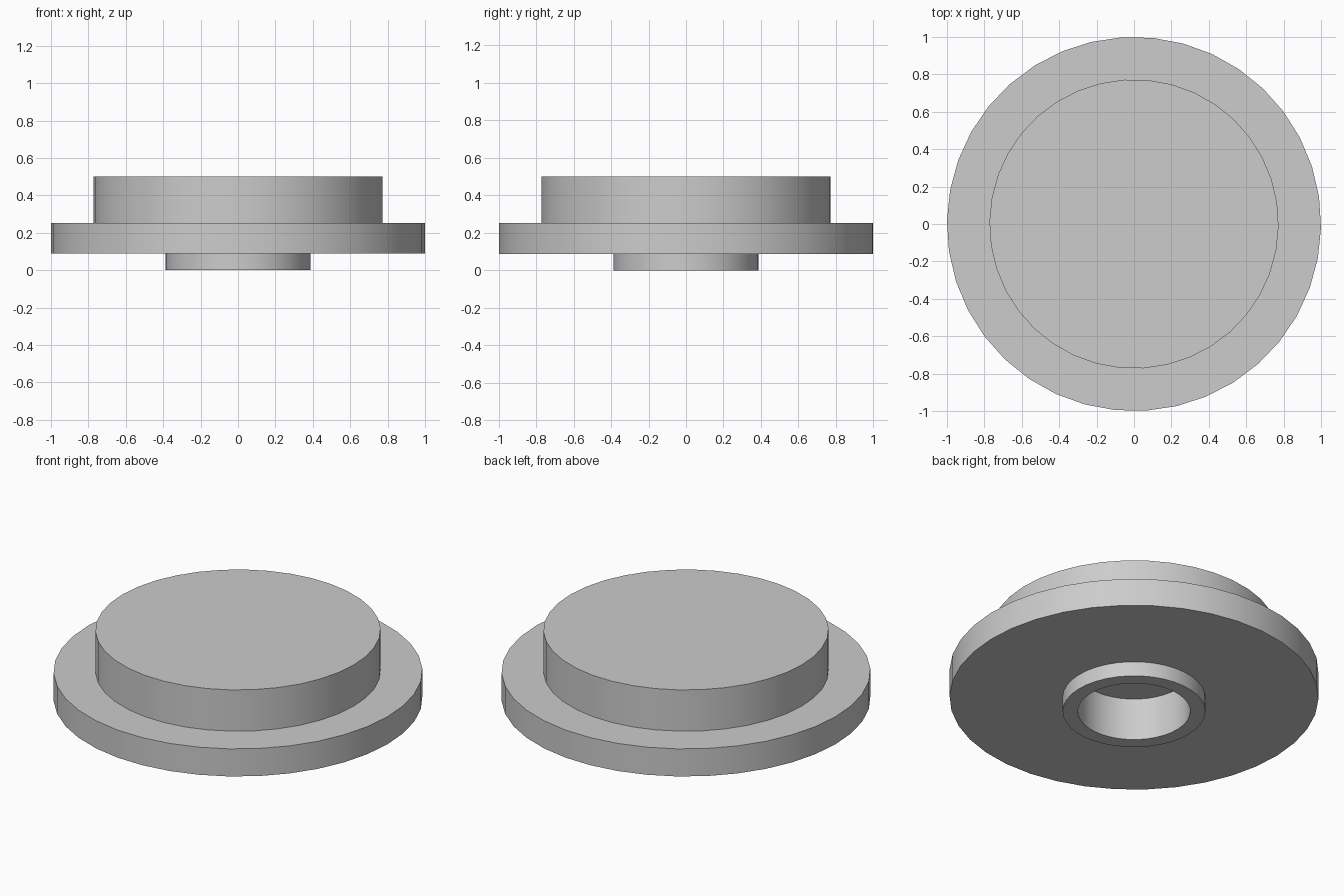
import bpy, bmesh, math

SIDES = 38
TURN = math.radians(-1)
R_BORE, R_BOSS, R_PLUG, R_FLANGE = 0.305, 0.387, 0.773, 1.0
Z_FLANGE, Z_PLUG, Z_TOP = 0.088, 0.253, 0.5

cube = bpy.data.objects.get("Cube")
if cube:
    bpy.data.objects.remove(cube)

grey = bpy.data.materials.new("plain grey")
grey.use_nodes = True
colour = (0.604, 0.604, 0.604, 1)
grey.diffuse_color = colour
grey.node_tree.nodes["Principled BSDF"].inputs["Base Color"].default_value = colour


def lathe(name, profile, cap_first=False, cap_last=False):
    """Turn a (radius, height) profile, listed bottom to top on its outside, about z."""
    bm = bmesh.new()
    rings = []
    for r, z in profile:
        angles = [TURN + math.tau * i / SIDES for i in range(SIDES)]
        rings.append([bm.verts.new((r * math.cos(a), r * math.sin(a), z)) for a in angles])
    for low, high in zip(rings, rings[1:]):
        for i in range(SIDES):
            j = (i + 1) % SIDES
            bm.faces.new((low[i], low[j], high[j], high[i]))
    if cap_first:
        bm.faces.new(rings[0][::-1])
    if cap_last:
        bm.faces.new(rings[-1])
    mesh = bpy.data.meshes.new(name)
    bm.to_mesh(mesh)
    bm.free()
    mesh.materials.append(grey)
    obj = bpy.data.objects.new(name, mesh)
    bpy.context.collection.objects.link(obj)
    bpy.ops.object.select_all(action="DESELECT")
    obj.select_set(True)
    bpy.context.view_layer.objects.active = obj
    bpy.ops.object.shade_smooth_by_angle(angle=math.radians(30))
    return obj


# Boss with the blind bore running up through the flange
lathe("bored_boss", [(R_BORE, Z_PLUG), (R_BORE, 0), (R_BOSS, 0), (R_BOSS, Z_FLANGE)],
      cap_first=True)

# Wide flange, open in the middle where the boss and plug join it
lathe("flange", [(R_BOSS, Z_FLANGE), (R_FLANGE, Z_FLANGE), (R_FLANGE, Z_PLUG), (R_PLUG, Z_PLUG)])

# Solid plug on top
lathe("plug", [(R_PLUG, Z_PLUG), (R_PLUG, Z_TOP)], cap_last=True)
